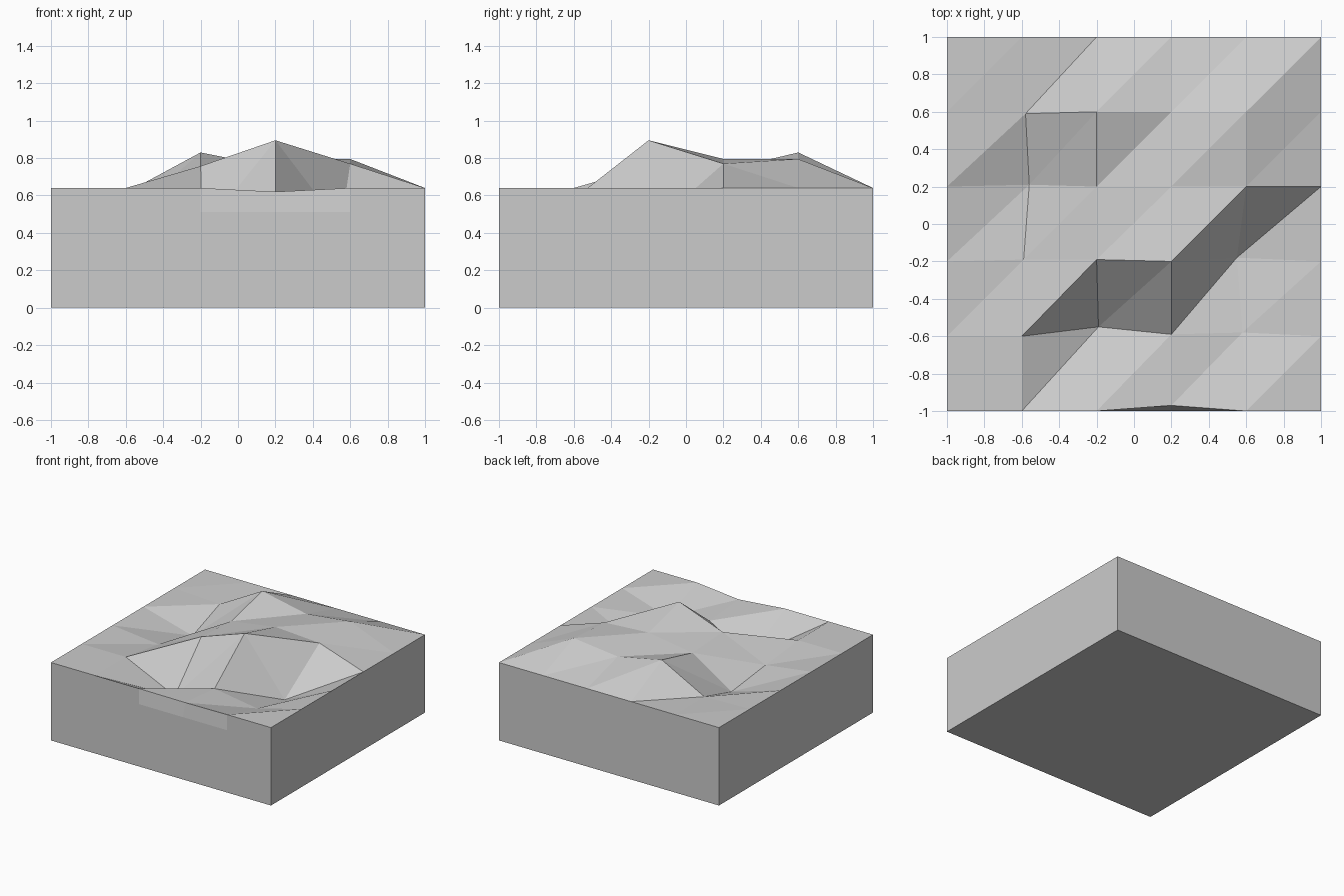
import bpy, bmesh

if "Cube" in bpy.data.objects:
    bpy.data.objects.remove(bpy.data.objects["Cube"])

TOP = 0.64          # height of the flat rim
WALL = TOP * 0.8    # lower edge of the first wall row

# Inner terrain points: grid column, row -> moved position
moved = {
    (3, 0): (0.20, -0.97, 0.62),                                   # notch in front rim
    (2, 1): (-0.19, -0.55, 0.41), (3, 1): (0.20, -0.59, 0.59),     # front hollows
    (4, 1): (0.58, -0.58, 0.525), (4, 2): (0.55, -0.18, 0.435),
    (1, 2): (-0.59, -0.19, 0.59), (1, 3): (-0.56, 0.21, 0.515),    # left hollows
    (1, 4): (-0.58, 0.59, 0.625),
    (2, 2): (-0.20, -0.19, 0.757), (3, 2): (0.20, -0.20, 0.895),   # hills
    (2, 3): (-0.20, 0.20, 0.735), (3, 3): (0.20, 0.20, 0.795),
    (4, 3): (0.60, 0.20, 0.77), (2, 4): (-0.20, 0.60, 0.83),
    (3, 4): (0.20, 0.60, 0.75), (4, 4): (0.60, 0.60, 0.795),
}

bm = bmesh.new()

# Top grid, five cells each way, each cell split along its rising diagonal
bmesh.ops.create_grid(bm, x_segments=5, y_segments=5, size=1)
for v in bm.verts:
    v.co.z = TOP
for f in list(bm.faces):
    lo = min(f.verts, key=lambda v: v.co.x + v.co.y)
    hi = max(f.verts, key=lambda v: v.co.x + v.co.y)
    bmesh.utils.face_split(f, lo, hi)
grid = {(round((v.co.x + 1) / 0.4), round((v.co.y + 1) / 0.4)): v for v in bm.verts}

# Side walls and base
edges = [e for e in bm.edges if e.is_boundary]
for z in (WALL, 0):
    new = bmesh.ops.extrude_edge_only(bm, edges=edges)["geom"]
    for v in new:
        if isinstance(v, bmesh.types.BMVert):
            v.co.z = z
    ring = {v for v in new if isinstance(v, bmesh.types.BMVert)}
    edges = [e for e in bm.edges if e.is_boundary and set(e.verts) <= ring]
bmesh.ops.contextual_create(bm, geom=edges)

# Shape the terrain
for key, co in moved.items():
    grid[key].co = co

bmesh.ops.recalc_face_normals(bm, faces=bm.faces)
mesh = bpy.data.meshes.new("terrain_block")
bm.to_mesh(mesh)
bm.free()
bpy.context.collection.objects.link(bpy.data.objects.new("terrain_block", mesh))
